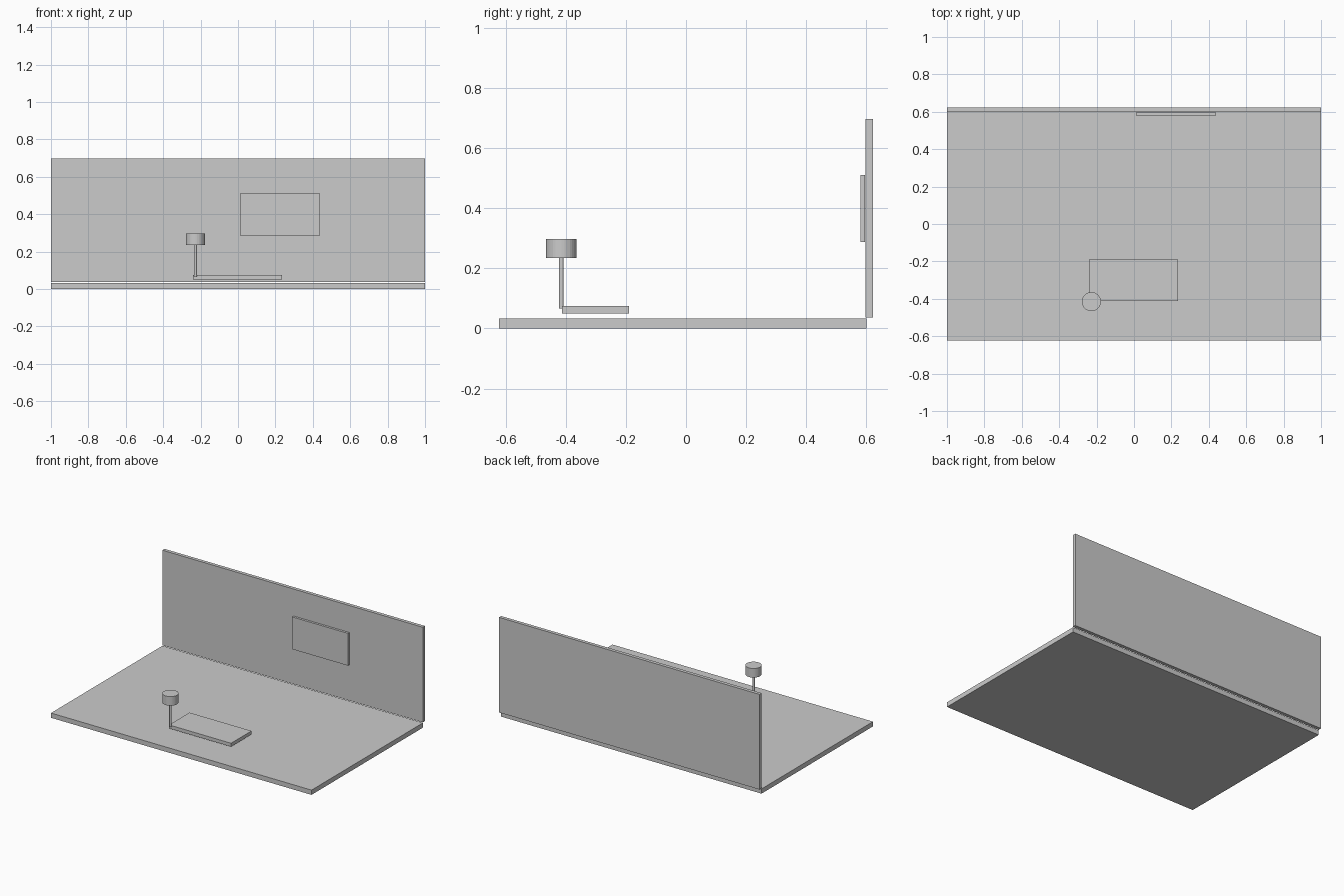
import bpy

if "Cube" in bpy.data.objects:
    bpy.data.objects.remove(bpy.data.objects["Cube"])


def box(name, x, y, z):
    """Box from (min, max) ranges on each axis."""
    bpy.ops.mesh.primitive_cube_add(size=1, location=[sum(r) / 2 for r in (x, y, z)])
    ob = bpy.context.object
    ob.name = name
    ob.scale = [r[1] - r[0] for r in (x, y, z)]
    bpy.ops.object.transform_apply(location=False, rotation=False, scale=True)
    return ob


def cylinder(name, radius, x, y, z, sides):
    """Upright cylinder spanning the z range."""
    bpy.ops.mesh.primitive_cylinder_add(
        vertices=sides, radius=radius, depth=z[1] - z[0], location=(x, y, sum(z) / 2))
    ob = bpy.context.object
    ob.name = name
    return ob


# Room shell: floor and back wall with a hairline gap between them
box("floor", (-1, 1), (-0.622, 0.600), (0, 0.033))
box("back_wall", (-1, 1), (0.598, 0.622), (0.037, 0.697))

# Picture panel hung on the wall
box("wall_panel", (0.010, 0.438), (0.580, 0.596), (0.287, 0.511))

# Low slab hovering over the floor
box("low_slab", (-0.240, 0.236), (-0.413, -0.189), (0.050, 0.074))

# Lamp standing at the slab's front left corner
LAMP_X, LAMP_Y = -0.228, -0.415
cylinder("lamp_stem", 0.008, LAMP_X, LAMP_Y, (0.067, 0.235), 32)
cylinder("lamp_shade", 0.051, LAMP_X, LAMP_Y, (0.235, 0.298), 32)
